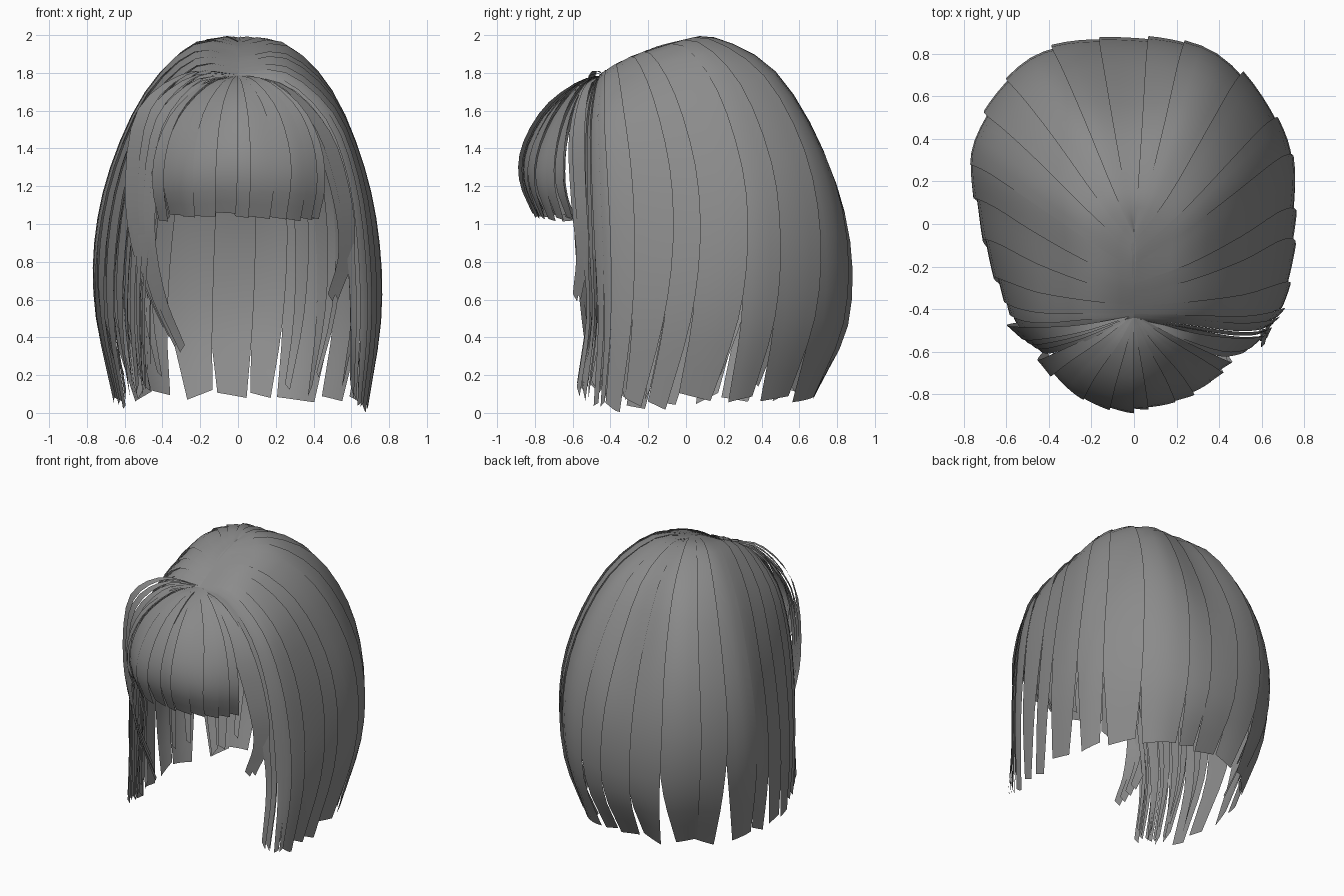
import bpy, bmesh, math, random
from mathutils import Vector

if "Cube" in bpy.data.objects:
    bpy.data.objects.remove(bpy.data.objects["Cube"])

random.seed(7)
dark = bpy.data.materials.new("dark_grey_hair")
dark.diffuse_color = (.26, .26, .26, 1)
dark.use_nodes = True
dark.node_tree.nodes["Principled BSDF"].inputs["Base Color"].default_value = dark.diffuse_color


def spline(pts, t):
    """Catmull-Rom point at t (0..len-1)"""
    n = len(pts) - 1
    i = max(0, min(int(t), n - 1))
    f = t - i
    b, c = pts[i], pts[i + 1]
    a = pts[i - 1] if i > 0 else b * 2 - c
    d = pts[i + 2] if i + 2 <= n else c * 2 - b
    return 0.5 * (2 * b + (c - a) * f + (2 * a - 5 * b + 4 * c - d) * f * f
                  + (3 * b - a - 3 * c + d) * f ** 3)


def vecs(rows):
    return [[Vector(p) for p in r] for r in rows]


def mirror(rows):
    return [[Vector((-p.x, p.y, p.z)) for p in r] for r in rows]


def surface(guides, u, v):
    col = [spline(g, v * (len(g) - 1)) for g in guides]
    return spline(col, u)


# Guide curves, root to tip, from the face edge round to the centre back
side = vecs([
    [(-.01, -.45, 1.78), (.22, -.50, 1.73), (.42, -.55, 1.53), (.53, -.56, 1.22), (.58, -.55, .85), (.60, -.53, .5), (.60, -.58, .11)],
    [(-.01, -.42, 1.80), (.25, -.42, 1.80), (.50, -.42, 1.58), (.63, -.40, 1.25), (.69, -.38, .85), (.70, -.38, .45), (.66, -.41, .04)],
    [(-.01, -.30, 1.87), (.25, -.22, 1.89), (.50, -.10, 1.67), (.66, 0, 1.3), (.74, .03, .9), (.75, 0, .5), (.68, -.10, .06)],
    [(-.01, -.18, 1.93), (.25, .02, 1.95), (.48, .22, 1.71), (.64, .36, 1.3), (.71, .40, .9), (.70, .38, .5), (.62, .28, .08)],
    [(-.01, -.08, 1.96), (.12, .14, 1.98), (.26, .45, 1.79), (.36, .68, 1.4), (.41, .78, .95), (.40, .76, .5), (.34, .62, .08)],
    [(0, -.05, 1.96), (0, .15, 1.98), (0, .46, 1.80), (0, .73, 1.33), (0, .86, .9), (0, .85, .45), (0, .68, .08)],
])
cap = side + mirror(side[:-1])[::-1]
for g in cap[6:]:  # left side is narrower toward the face
    for p in g:
        p.x *= 1 + 0.25 * (p.y - 0.2)

# Fringe guides, centre to side
half = vecs([
    [(0, -.43, 1.79), (0, -.58, 1.74), (0, -.75, 1.60), (0, -.86, 1.40), (0, -.87, 1.22), (0, -.80, 1.05)],
    [(0, -.43, 1.79), (.09, -.56, 1.75), (.20, -.69, 1.60), (.26, -.78, 1.40), (.27, -.80, 1.22), (.25, -.74, 1.04)],
    [(.01, -.43, 1.79), (.18, -.52, 1.75), (.35, -.60, 1.60), (.44, -.64, 1.40), (.46, -.64, 1.20), (.43, -.59, 1.03)],
])
fringe = mirror(half[1:])[::-1] + half


def strip(bm, guides, u0, u1, taper=.45, start=.5, off=0., lift=.008, lean=0., dz=0., skew=.02, cols=4, rows=18):
    """One flat lock lying on the guide surface, narrowing to its tip"""
    mid, hw = (u0 + u1) / 2, (u1 - u0) / 2
    grid = []
    for j in range(rows + 1):
        v = j / rows
        k = max(0, (v - start) / (1 - start))
        w = hw * (1 - (1 - taper) * k ** 1.8)
        row = []
        for i in range(cols + 1):
            s = 2 * i / cols - 1
            u = mid + lean * k * k + s * w
            p = surface(guides, max(0, min(len(guides) - 1, u)), v)
            n = (p - Vector((0, 0, .9))).normalized()
            p = p + n * (off + lift * s) * min(1, v * 3)
            p.z += (dz + skew * s * (1 if lean > 0 else -1)) * v ** 5
            p.z = max(p.z, .005)
            row.append(bm.verts.new(p))
        grid.append(row)
    for a, b in zip(grid, grid[1:]):
        for i in range(cols):
            bm.faces.new((a[i], b[i], b[i + 1], a[i + 1]))


def finish(bm, name):
    me = bpy.data.meshes.new(name)
    bm.to_mesh(me)
    bm.free()
    me.materials.append(dark)
    for f in me.polygons:
        f.use_smooth = True
    bpy.context.collection.objects.link(bpy.data.objects.new(name, me))


# Main outer locks: right side, back, left side
right = [0, .25, .45, .75, .95, 1.3, 1.75, 2.1, 2.75, 3.2, 3.7]
back = [3.7, 4.4, 4.82, 5.3, 5.75, 6.3]
left = [6.3, 6.7, 7.3, 7.75, 8.2, 8.6, 8.95, 9.2, 9.5, 9.75, 10]
for name, edges in (("right_side_hair", right), ("back_hair", back), ("left_side_hair", left)):
    bm = bmesh.new()
    for a, b in zip(edges, edges[1:]):
        o = .1 * (b - a)
        strip(bm, cap, max(0, a - o), min(10, b + o), taper=random.uniform(.5, .75),
              start=random.uniform(.45, .6), off=random.uniform(-.006, .006),
              lean=random.uniform(-.1, .1), dz=random.uniform(-.02, .04) + (.05 if a > 8.3 else 0))
    finish(bm, name)

# Thin under-layer locks near the face and at the back corners
bm = bmesh.new()
for lo, hi, n, deep in ((.1, 1.5, 6, .04), (2.9, 4.3, 5, .03), (5.9, 7.3, 5, .03), (8.3, 9.85, 9, .08)):
    for i in range(n):
        c = lo + (hi - lo) * (i + .5) / n
        w = random.uniform(.07, .13)
        strip(bm, cap, c - w, c + w, taper=.4, off=-random.uniform(.015, deep), cols=2,
              lean=random.uniform(-.12, .12), dz=random.uniform(0, .12))
finish(bm, "under_layer_hair")

# Blunt fringe: broad locks with thin ones beneath
bm = bmesh.new()
edges = [0, .35, .8, 1.1, 1.55, 1.95, 2.2, 2.65, 3.0, 3.4, 3.7, 4]
for a, b in zip(edges, edges[1:]):
    strip(bm, fringe, max(0, a - .05), min(4, b + .05), taper=.82, start=.6, skew=.006,
          off=random.uniform(-.012, .008), dz=random.uniform(-.02, .015), rows=14)
for i in range(7):
    c = .2 + 3.6 * i / 6
    strip(bm, fringe, c - .1, c + .1, taper=.7, off=-.02, lean=.1, dz=.02 * (i % 3), skew=.006, cols=2, rows=14)
finish(bm, "fringe")

# Long curved locks framing the face: path with tip at the end
locks = vecs([
    [(0, -.43, 1.79), (.24, -.53, 1.71), (.44, -.58, 1.45), (.55, -.57, 1.10), (.57, -.55, .82), (.50, -.58, .59)],
    [(0, -.43, 1.79), (-.22, -.52, 1.73), (-.42, -.57, 1.45), (-.48, -.56, 1.0), (-.42, -.54, .62), (-.30, -.52, .33)],
])
bm = bmesh.new()
for path, shifts in ((locks[0], (-.03, .02)), (locks[1], (-.14, -.09, -.04, .01))):
    sg = 1 if path[2].x > 0 else -1
    for s in shifts:
        edges = []
        for w in (-.035, 0, .035):
            edges.append([p + Vector((sg * (w - s * .6), .9 * w - s * .4, abs(s))) * min(1, i / 2)
                          for i, p in enumerate(path)])
        strip(bm, edges, 0, 2, taper=.35, lift=0, cols=2)
finish(bm, "face_framing_locks")
